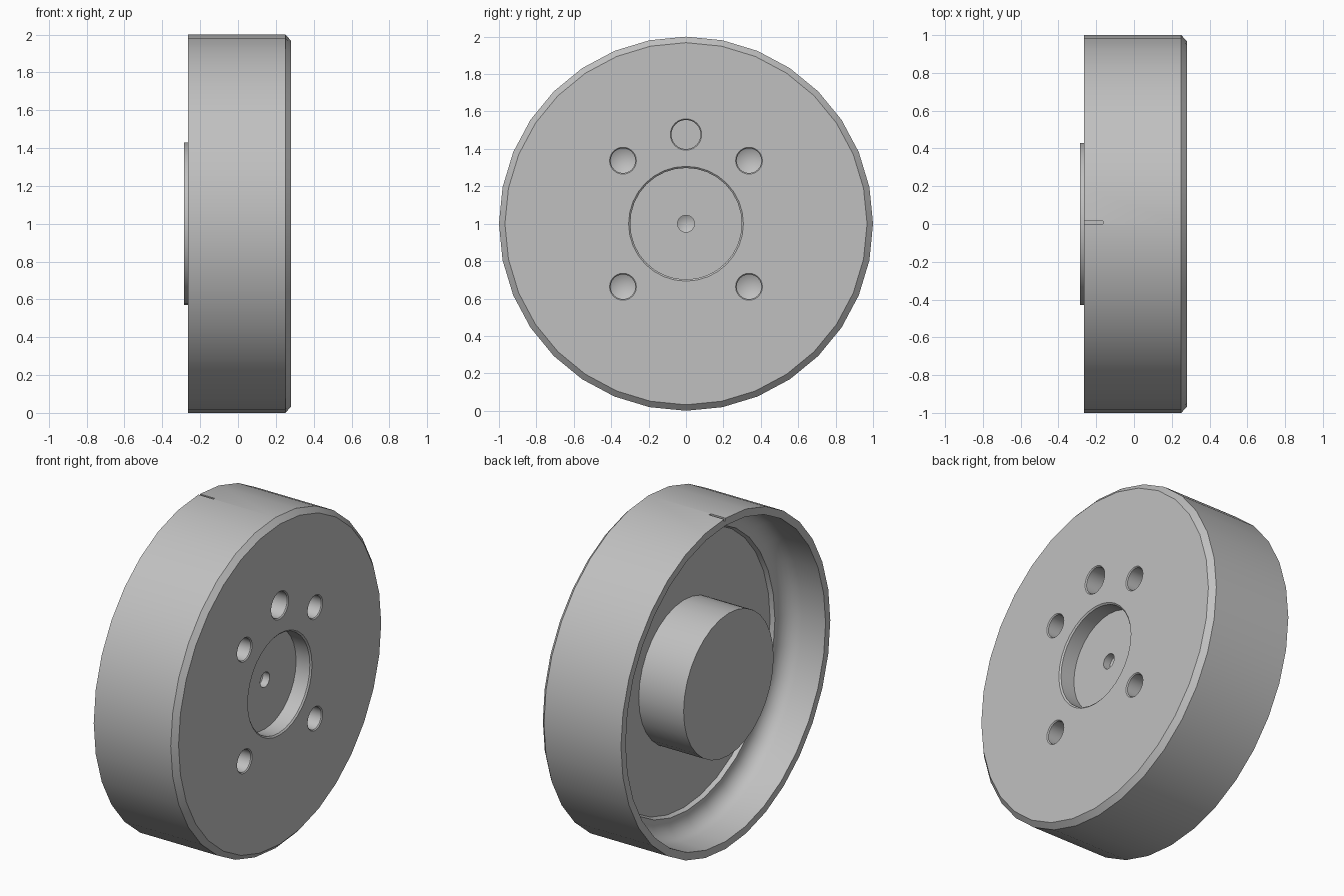
import bpy
import bmesh
from math import pi, sin, cos, radians
from mathutils import Matrix, Vector

if "Cube" in bpy.data.objects:
    bpy.data.objects.remove(bpy.data.objects["Cube"])

metal = bpy.data.materials.new("plain_grey_metal")
metal.use_nodes = True
GREY = (0.53, 0.53, 0.53, 1)
metal.diffuse_color = GREY
metal.node_tree.nodes["Principled BSDF"].inputs["Base Color"].default_value = GREY


def add_object(name, bm):
    bmesh.ops.recalc_face_normals(bm, faces=bm.faces[:])
    mesh = bpy.data.meshes.new(name)
    bm.to_mesh(mesh)
    bm.free()
    mesh.materials.append(metal)
    obj = bpy.data.objects.new(name, mesh)
    bpy.context.collection.objects.link(obj)
    return obj


def lathe(name, profile, steps, y=0, z=1):
    """Revolve (x, radius) points around an axis parallel to x."""
    bm = bmesh.new()
    verts = [bm.verts.new((x, 0, r)) for x, r in profile]
    edges = [bm.edges.new(pair) for pair in zip(verts, verts[1:])]
    bmesh.ops.spin(bm, geom=verts + edges, cent=(0, 0, 0), axis=(1, 0, 0),
                   angle=2 * pi, steps=steps, use_duplicate=False)
    bmesh.ops.remove_doubles(bm, verts=bm.verts[:], dist=0.0001)
    bmesh.ops.translate(bm, verts=bm.verts[:], vec=(0, y, z))
    return add_object(name, bm)


# Wheel body: drilled recess, bevelled front, rim, rounded corner, floor, hub
front, back, hub_end, floor = 0.28, -0.265, -0.285, 0.015
fillet = [(-0.11 + 0.1 * cos(a), 0.85 + 0.1 * sin(a))
          for a in (radians(15 * i) for i in range(7))]
profile = [(0.11, 0), (0.135, 0.045), (0.18, 0.045), (0.18, 0.298),
           (front - 0.008, 0.298), (front, 0.307), (front, 0.968),
           (0.25, 1), (back, 1), (back, 0.955)]
profile += fillet[::-1]
profile += [(-0.01, 0.835), (floor, 0.825), (floor, 0.43),
            (hub_end, 0.43), (hub_end, 0)]
wheel = lathe("cup_wheel", profile, 32)


def hole_profile(radius, depth, tip):
    # Blind hole with a small countersink and an optional drill point
    return [(front + 0.02, 0), (front + 0.02, radius + 0.006),
            (front, radius + 0.006), (front - 0.006, radius),
            (front - depth, radius), (front - depth - tip, 0)]


# Four bolt holes, one larger pin hole and a timing notch on the rim
cutters = [lathe("bolt_hole_cutter", hole_profile(0.066, 0.17, 0.035), 24,
                 0.337 * sy, 1 + 0.337 * sz)
           for sy in (-1, 1) for sz in (-1, 1)]
cutters.append(lathe("pin_hole_cutter", hole_profile(0.078, 0.17, 0), 24, 0, 1.477))

bm = bmesh.new()
bmesh.ops.create_cube(bm, size=1, matrix=Matrix.Translation(Vector((-0.225, 0.008, 2)))
                      @ Matrix.Diagonal((0.12, 0.014, 0.03, 1)))
cutters.append(add_object("notch_cutter", bm))

bpy.ops.object.select_all(action="DESELECT")
wheel.select_set(True)
bpy.context.view_layer.objects.active = wheel
for cutter in cutters:
    cutter.hide_render = True
    cut = wheel.modifiers.new(cutter.name, "BOOLEAN")
    cut.operation = "DIFFERENCE"
    cut.solver = "EXACT"
    cut.object = cutter
    bpy.ops.object.modifier_apply(modifier=cut.name)
    bpy.data.objects.remove(cutter)

bpy.ops.object.shade_smooth_by_angle(angle=radians(30))
